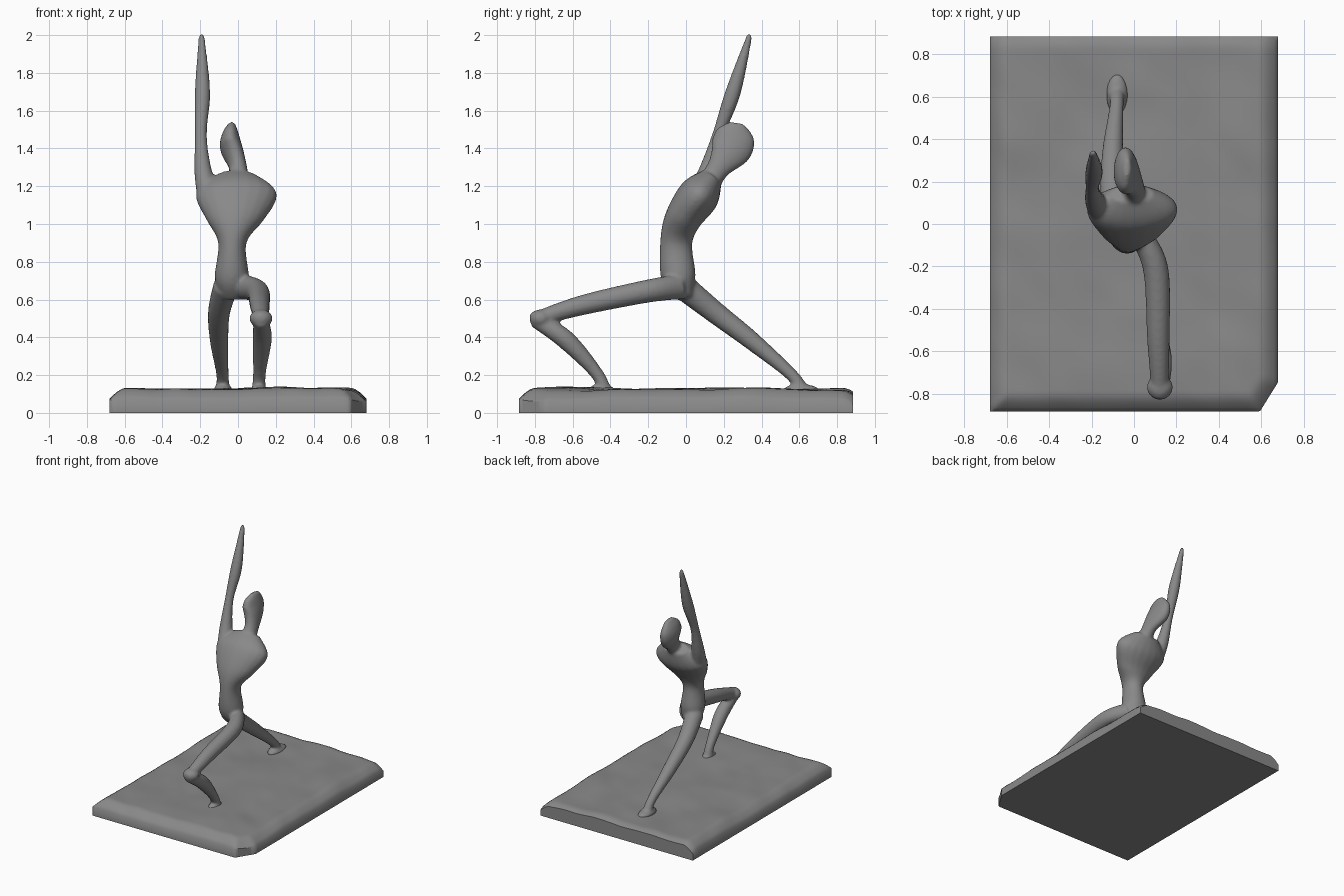
import bpy, bmesh, math
from mathutils import Vector, Matrix, noise

if "Cube" in bpy.data.objects:
    bpy.data.objects.remove(bpy.data.objects["Cube"])

SIDES, STEPS = 20, 6
grey = bpy.data.materials.new("dark_grey")
grey.diffuse_color = (.25, .25, .25, 1)
grey.use_nodes = True
grey.node_tree.nodes["Principled BSDF"].inputs["Base Color"].default_value = grey.diffuse_color


def spline(p, i, t):
    """Catmull-Rom ring between rings i and i+1."""
    a, b, c, d = (p[max(0, min(len(p) - 1, i + k))] for k in (-1, 0, 1, 2))
    return [0.5 * (2 * b[j] + (c[j] - a[j]) * t
                   + (2 * a[j] - 5 * b[j] + 4 * c[j] - d[j]) * t * t
                   + (3 * b[j] - a[j] - 3 * c[j] + d[j]) * t ** 3) for j in range(5)]


def limb(bm, *rings):
    """Closed tube through rings (x, y, z, half width[, half depth])."""
    rings = [r if len(r) == 5 else r + r[-1:] for r in rings]
    path = [spline(rings, i, s / STEPS) for i in range(len(rings) - 1) for s in range(STEPS)]
    path.append(rings[-1])
    loops = []
    for i, q in enumerate(path):
        a, b = path[max(i - 1, 0)], path[min(i + 1, len(path) - 1)]
        side = Vector((1, 0, 0))
        deep = (Vector(b[:3]) - Vector(a[:3])).cross(side).normalized()
        ang = [2 * math.pi * k / SIDES for k in range(SIDES)]
        loops.append([bm.verts.new(Vector(q[:3]) + side * q[3] * math.cos(w)
                                   + deep * q[4] * math.sin(w)) for w in ang])
    for a, b in zip(loops, loops[1:]):
        for k in range(SIDES):
            n = (k + 1) % SIDES
            bm.faces.new((a[k], a[n], b[n], b[k]))
    bm.faces.new(loops[0])
    bm.faces.new(loops[-1])


def ball(bm, place, size):
    """Ellipsoid for feet and knee."""
    bmesh.ops.create_uvsphere(bm, u_segments=SIDES, v_segments=12, radius=1,
                              matrix=Matrix.LocRotScale(place, None, size))


def make_object(name, bm):
    bmesh.ops.recalc_face_normals(bm, faces=bm.faces[:])
    mesh = bpy.data.meshes.new(name)
    bm.to_mesh(mesh)
    bm.free()
    mesh.materials.append(grey)
    ob = bpy.data.objects.new(name, mesh)
    bpy.context.collection.objects.link(ob)
    return ob


# Figure: all limbs fused into one smooth cast body
bm = bmesh.new()
# torso
limb(bm, (-.03, -.01, .61, .06, .05), (-.033, -.04, .72, .09, .092),
     (-.03, -.052, .9, .075, .085), (-.015, -.015, 1.03, .155, .097),
     (-.008, .075, 1.16, .214, .108), (-.01, .145, 1.255, .1, .055))
# neck and head
limb(bm, (0, .12, 1.22, .06, .06), (0, .175, 1.3, .048, .064), (-.035, .24, 1.4, .06, .112),
     (-.04, .258, 1.48, .043, .1), (-.032, .268, 1.535, .015, .04))
# raised arm
limb(bm, (-.15, .06, 1.14, .065), (-.183, .11, 1.27, .048), (-.197, .17, 1.47, .032),
     (-.188, .25, 1.7, .041), (-.193, .338, 2.003, .015))
# front thigh and shin
limb(bm, (0, -.01, .67, .068), (.1, -.2, .645, .061),
     (.115, -.55, .57, .053), (.122, -.815, .49, .038))
limb(bm, (.122, -.8, .493, .04), (.128, -.64, .39, .051),
     (.113, -.47, .205, .034), (.11, -.43, .1, .04))
ball(bm, (.122, -.77, .5), (.062, .06, .048))
# back leg
limb(bm, (-.06, -.03, .68, .07), (-.1, .15, .535, .059), (-.1, .35, .38, .049),
     (-.082, .56, .2, .033), (-.082, .61, .12, .04))
ball(bm, (.11, -.45, .12), (.042, .075, .03))
ball(bm, (-.08, .61, .118), (.052, .1, .033))
figure = make_object("lunging_figure", bm)
fuse = figure.modifiers.new("fuse", 'REMESH')
fuse.mode = 'VOXEL'
fuse.voxel_size = 0.011
fuse.use_smooth_shade = True
soft = figure.modifiers.new("soften", 'SMOOTH')
soft.factor = 0.5
soft.iterations = 4

# Base: rough slab with worn top edges and one chipped corner
HX, HY = .68, .885
bm = bmesh.new()
bmesh.ops.create_grid(bm, x_segments=68, y_segments=88, size=1)
chip = Vector((.85, -.53)).normalized()
chip_at = chip.dot(Vector((.68, -.745)))
for v in bm.verts:
    p = Vector((v.co.x * HX, v.co.y * HY))
    over = p.dot(chip) - chip_at
    if over > 0:
        p -= chip * over
        over = 0
    edge = min(HX - abs(p.x), p.y + HY, -over)
    worn = max(0, 1 - edge / .085)
    back = max(0, 1 - (HY - p.y) / .06)
    n = noise.noise(Vector((p.x * 2.6, p.y * 2.2, 3.1))) * .018
    n += noise.noise(Vector((p.x * 7 + p.y * 3, p.y * 5, 8.4))) * .007
    v.co = (p.x, p.y, .125 + n - .056 * worn ** 1.7 - .02 * back ** 2)
skirt = bmesh.ops.extrude_face_region(bm, geom=bm.faces[:], use_keep_orig=True)
for v in skirt["geom"]:
    if isinstance(v, bmesh.types.BMVert):
        v.co.z = 0
base = make_object("rough_base", bm)
bpy.context.view_layer.objects.active = base
base.select_set(True)
bpy.ops.object.shade_smooth_by_angle(angle=math.radians(50))
